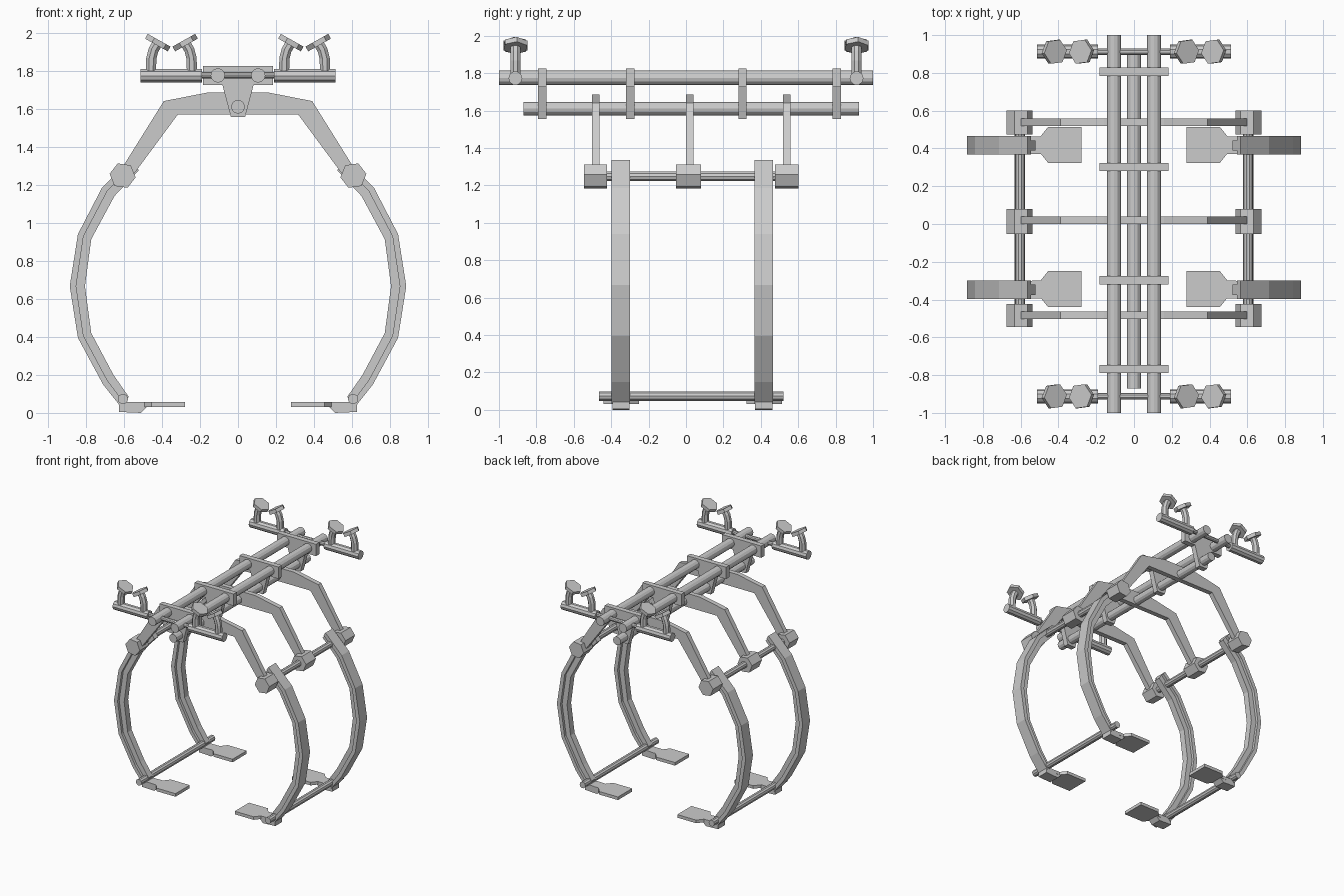
import bpy, bmesh, math
from mathutils import Vector

if "Cube" in bpy.data.objects:
    bpy.data.objects.remove(bpy.data.objects["Cube"])


def loft(name, rings):
    """Closed solid through equal-length rings, flat shaded."""
    bm = bmesh.new()
    vs = [[bm.verts.new(p) for p in r] for r in rings]
    n = len(rings[0])
    for a, b in zip(vs, vs[1:]):
        for i in range(n):
            j = (i + 1) % n
            bm.faces.new((a[i], a[j], b[j], b[i]))
    bm.faces.new(vs[0][::-1])
    bm.faces.new(vs[-1])
    bmesh.ops.recalc_face_normals(bm, faces=bm.faces)
    me = bpy.data.meshes.new(name)
    bm.to_mesh(me)
    bm.free()
    ob = bpy.data.objects.new(name, me)
    bpy.context.collection.objects.link(ob)
    return ob


def tube(name, path, r, sides, phase=0.0):
    """Tube along a path lying in a plane, mitred at bends."""
    pts = [Vector(p) for p in path]
    rings = []
    for i, p in enumerate(pts):
        t = Vector()
        if i:
            t += (p - pts[i - 1]).normalized()
        if i < len(pts) - 1:
            t += (pts[i + 1] - p).normalized()
        t.normalize()
        ref = Vector((1, 0, 0)) if abs(t.y) > 0.9 else Vector((0, 1, 0))
        u = (ref - t * ref.dot(t)).normalized()
        v = Vector((0, 0, 1)) if abs(t.y) > 0.9 else t.cross(u)
        angs = [phase + 2 * math.pi * k / sides for k in range(sides)]
        rings.append([p + u * r * math.cos(a) + v * r * math.sin(a) for a in angs])
    return loft(name, rings)


def plate(name, profile, y0, y1):
    """Front-view (x, z) outline extruded along y."""
    return loft(name, [[(x, y, z) for x, z in profile] for y in (y0, y1)])


def symmetric(half):
    return half + [(-x, z) for x, z in reversed(half)]


# long rails
for s in (-1, 1):
    tube("top_rail", [(s * .106, -1, 1.775), (s * .106, 1, 1.775)], .038, 12)
tube("lower_rail", [(0, -.87, 1.61), (0, .925, 1.61)], .036, 12)

# brackets tying the rails together
bracket = symmetric([(.183, 1.825), (.183, 1.725), (.082, 1.725), (.037, 1.555)])
for y in (-.768, -.298, .302, .806):
    plate("rail_bracket", bracket, y - .022, y + .022)

# roof arches with hexagonal hubs
arch = symmetric([(.16, 1.685), (.39, 1.64), (.615, 1.28), (.56, 1.24), (.316, 1.57)])
for ya, h0, h1 in ((-.483, -.545, -.423), (.019, -.053, .08), (.538, .475, .602)):
    plate("roof_arch", arch, ya - .02, ya + .02)
    for s in (-1, 1):
        a = math.radians(8) * s + (math.pi if s < 0 else 0)
        tube("hub", [(s * .607, h0, 1.248), (s * .607, h1, 1.248)], .069, 6, a)

# stations of the curved leg: outer and inner (x, z)
stations = [((.563, 1.336), (.522, 1.275)), ((.715, 1.185), (.65, 1.14)),
            ((.842, .94), (.772, .913)), ((.885, .667), (.805, .667)),
            ((.842, .395), (.772, .42)), ((.71, .15), (.655, .2)),
            ((.615, .03), (.575, .085))]
# T section: depth from outer to inner, half width
section = [(0, -.049), (0, .049), (.42, .049), (.42, .027), (1, .027),
           (1, -.027), (.42, -.027), (.42, -.049)]

for s in (-1, 1):
    # side rods
    tube("hub_rod", [(s * .603, -.5, 1.248), (s * .603, .54, 1.248)], .027, 10)
    tube("foot_rod", [(s * .605, -.465, .073), (s * .605, .522, .073)], .027, 10)
    for y in (-.348, .416):
        # curved leg
        loft("curved_leg", [[(s * (o[0] + (i[0] - o[0]) * d), y + w,
                              o[1] + (i[1] - o[1]) * d) for d, w in section]
                            for o, i in stations])
        # foot block and flat pad
        plate("foot_block", [(s * x, z) for x, z in
                             ((.625, .058), (.625, .005), (.51, 0), (.48, .03), (.48, .055))],
              y - .046, y + .046)
        pad = [(.278, -.095), (.455, -.095), (.495, -.045), (.54, -.045),
               (.54, .045), (.495, .045), (.455, .095), (.278, .095)]
        loft("foot_pad", [[(s * x, y + .003 + w, z) for x, w in pad] for z in (.03, .056)])

# end cross bars with paired cradles
for y in (-.912, .912):
    tube("cross_rod", [(-.25, y, 1.777), (.25, y, 1.777)], .018, 10)
    for s in (-1, 1):
        tube("cross_bar", [(s * .19, y, 1.773), (s * .513, y, 1.773)], .037, 10)
        for k in (-1, 1):
            c = s * .35
            tube("cradle_arm", [(c + k * .108, y, 1.77), (c + k * .106, y, 1.865),
                                (c + k * .094, y, 1.91), (c + k * .07, y, 1.95)], .029, 8,
                 math.pi / 8)
            tube("cradle_pad", [(c + k * .079, y, 1.935), (c + k * .065, y, 1.96)],
                 .069, 6, math.pi / 6 + .12)
